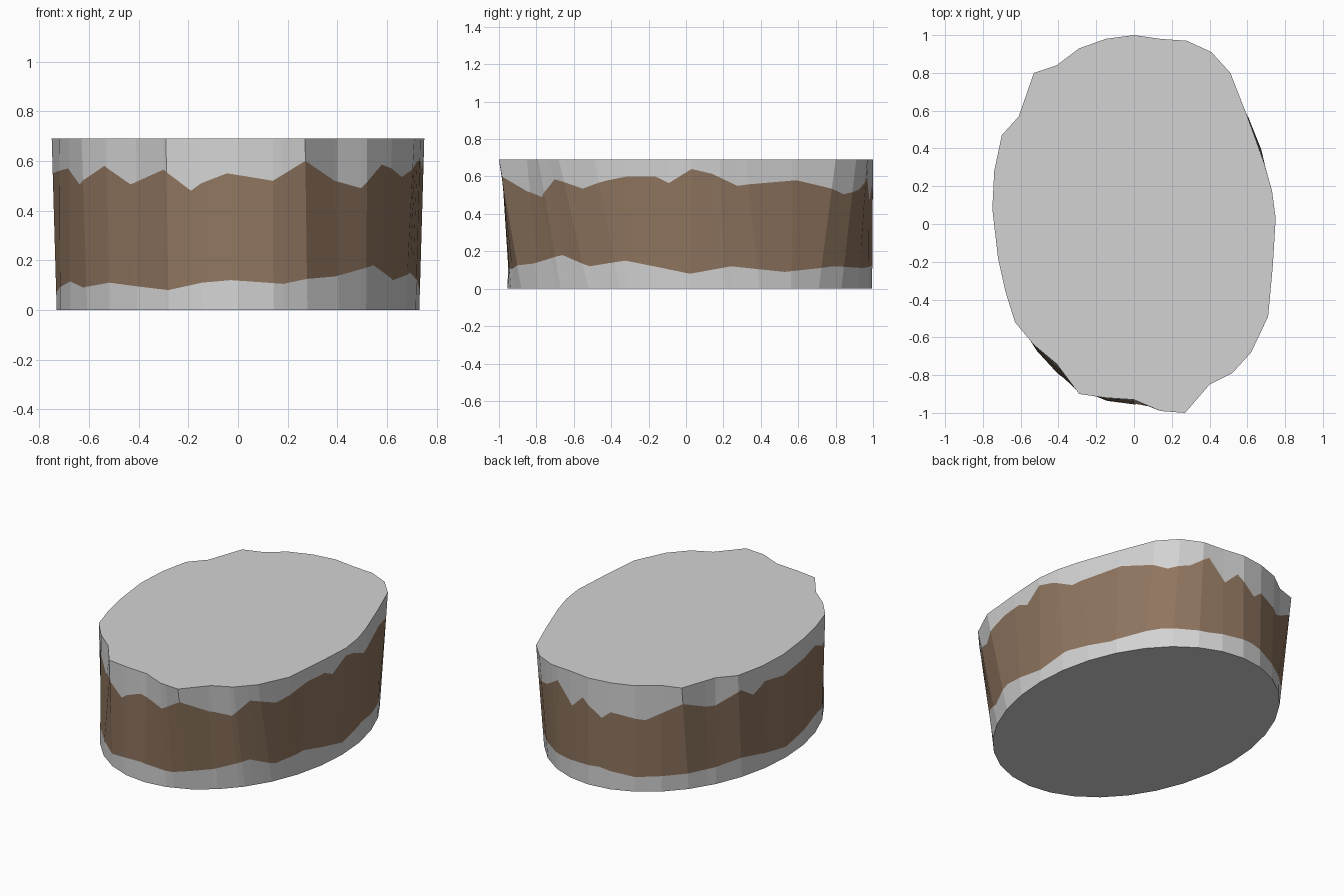
import bpy, bmesh, math

if "Cube" in bpy.data.objects:
    bpy.data.objects.remove(bpy.data.objects["Cube"])

H, N = 0.69, 32

# irregular top outline, counter-clockwise from +x
TOP = [(.75, .03), (.73, .18), (.69, .32), (.60, .57), (.51, .80), (.41, .91), (.28, .97), (.14, .98),
       (0, 1.0), (-.15, .98), (-.29, .93), (-.41, .84), (-.53, .80), (-.61, .57), (-.70, .47), (-.74, .28),
       (-.75, .08), (-.72, -.18), (-.68, -.36), (-.63, -.52), (-.53, -.64), (-.41, -.74), (-.29, -.90), (-.15, -.92),
       (0, -.93), (.14, -.99), (.27, -1.0), (.40, -.85), (.52, -.79), (.62, -.68), (.71, -.49), (.735, -.22)]
# smooth elliptical base
BASE = [(.73 * math.cos(math.tau * i / N), .02 + .975 * math.sin(math.tau * i / N)) for i in range(N)]

# jagged edges of the brown band: (position around the ring, height)
BAND_TOP = [(0, .64), (.7, .615), (1.6, .55), (3.1, .58), (4.6, .505), (5.5, .53), (6.3, .60), (7.1, .47),
            (7.7, .55), (8.6, .45), (9, .50), (10.4, .465), (12, .58), (12.7, .52), (13, .51), (14.1, .585),
            (14.6, .52), (15.1, .58), (16, .55), (17.9, .57), (18.75, .505), (19.9, .58), (20.8, .505),
            (21.9, .565), (22.7, .48), (23, .51), (23.7, .55), (25, .52), (26, .60), (26.9, .52), (27.8, .49),
            (28.6, .585), (29, .57), (29.5, .535), (30.2, .58), (30.6, .60), (31.2, .60), (31.5, .565), (32, .64)]
BAND_LOW = [(0, .08), (1.2, .12), (2.8, .09), (4.5, .12), (6.3, .11), (8.5, .13), (10, .095), (13, .11),
            (14, .13), (16, .07), (18, .115), (18.8, .09), (20, .11), (22, .08), (23, .11), (23.8, .12),
            (25.3, .105), (26, .125), (26.9, .135), (28.3, .18), (29.2, .12), (30.3, .15), (32, .08)]


def height(profile, t):
    for (a, za), (b, zb) in zip(profile, profile[1:]):
        if a <= t <= b:
            return za + (zb - za) * (t - a) / (b - a)


def on_ring(ring, t):
    i, f = int(t) % N, t - int(t)
    p, q = ring[i], ring[(i + 1) % N]
    return [p[k] + (q[k] - p[k]) * f for k in (0, 1)]


def material(name, rgb):
    m = bpy.data.materials.new(name)
    m.diffuse_color = (*rgb, 1)
    m.use_nodes = True
    m.node_tree.nodes["Principled BSDF"].inputs["Base Color"].default_value = m.diffuse_color
    return m


# wall columns at every corner and every kink of the band
ts = sorted({float(i) for i in range(N)} | {float(t) for t, _ in BAND_TOP + BAND_LOW if t < N})
bm = bmesh.new()
cols = []
for t in ts:
    b, u = on_ring(BASE, t), on_ring(TOP, t)
    col = []
    for z in (0, height(BAND_LOW, t), height(BAND_TOP, t), H):
        f = z / H
        col.append(bm.verts.new((b[0] + (u[0] - b[0]) * f, b[1] + (u[1] - b[1]) * f, z)))
    cols.append(col)

# walls: middle row is the brown band
for c, d in zip(cols, cols[1:] + cols[:1]):
    for r in range(3):
        bm.faces.new((c[r], d[r], d[r + 1], c[r + 1])).material_index = int(r == 1)

# flat top and underside
bm.faces.new([c[3] for c in cols])
bm.faces.new([c[0] for c in reversed(cols)])

mesh = bpy.data.meshes.new("rock_slab")
bm.to_mesh(mesh)
bm.free()
mesh.materials.append(material("light grey", (.65, .65, .65)))
mesh.materials.append(material("earth brown", (.275, .178, .115)))
bpy.context.collection.objects.link(bpy.data.objects.new("rock_slab", mesh))
